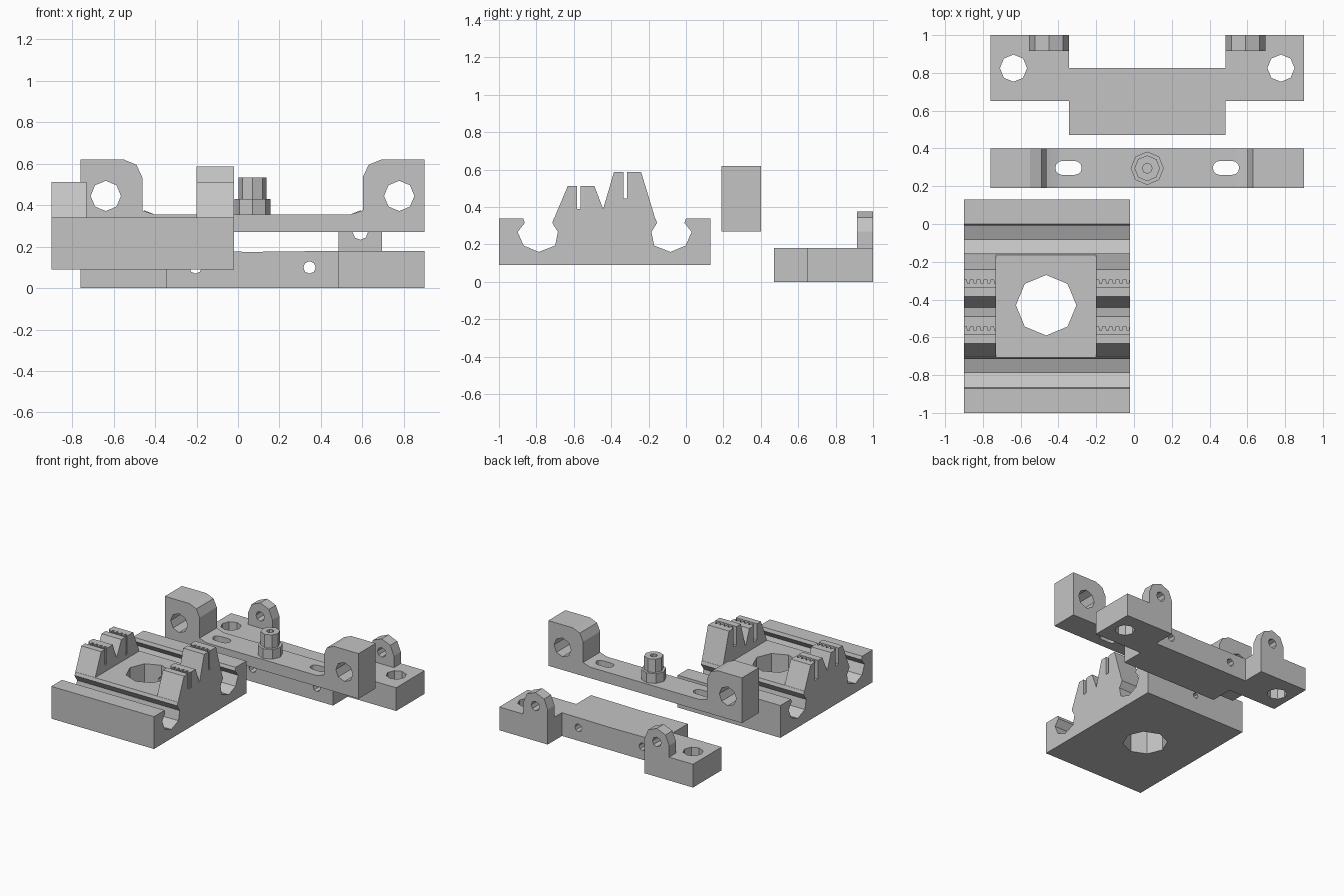
import bpy
import bmesh
import math
from mathutils import Vector

cube = bpy.data.objects.get("Cube")
if cube:
    bpy.data.objects.remove(cube, do_unlink=True)

grey = bpy.data.materials.new("plain grey")
grey.use_nodes = True
colour = (0.55, 0.55, 0.55, 1)
grey.diffuse_color = colour
grey.node_tree.nodes["Principled BSDF"].inputs["Base Color"].default_value = colour

MID = 0.07      # mirror line of both bars
CAR_Y = -0.435  # mirror line of the carriage


def prism(name, pts, axis, lo, hi):
    """Extrude a flat outline along one axis."""
    place = {"x": lambda p, t: (t, p[0], p[1]),
             "y": lambda p, t: (p[0], t, p[1]),
             "z": lambda p, t: (p[0], p[1], t)}[axis]
    bm = bmesh.new()
    face = bm.faces.new([bm.verts.new(place(p, lo)) for p in pts])
    grown = bmesh.ops.extrude_face_region(bm, geom=[face])["geom"]
    shift = Vector(place((0, 0), hi - lo))
    verts = [g for g in grown if isinstance(g, bmesh.types.BMVert)]
    bmesh.ops.translate(bm, vec=shift, verts=verts)
    bmesh.ops.recalc_face_normals(bm, faces=bm.faces)
    mesh = bpy.data.meshes.new(name)
    bm.to_mesh(mesh)
    bm.free()
    mesh.materials.append(grey)
    obj = bpy.data.objects.new(name, mesh)
    bpy.context.collection.objects.link(obj)
    return obj


def ring(cx, cy, r, n=8):
    return [(cx + r * math.cos(math.tau * i / n), cy + r * math.sin(math.tau * i / n))
            for i in range(n)]


def flip(pts, mid):
    return [(2 * mid - a, b) for a, b in reversed(pts)]


def cut(obj, cutters):
    """Subtract the cutters, bake the result and remove them."""
    for c in cutters:
        c.hide_render = True
        m = obj.modifiers.new("cut", "BOOLEAN")
        m.operation, m.solver, m.object = "DIFFERENCE", "EXACT", c
    bpy.context.view_layer.update()
    graph = bpy.context.evaluated_depsgraph_get()
    baked = bpy.data.meshes.new_from_object(obj.evaluated_get(graph))
    obj.modifiers.clear()
    obj.data = baked
    for c in cutters:
        bpy.data.objects.remove(c, do_unlink=True)


# Carriage base with two rod grooves
half = [(-1, 0.09), (-1, 0.34), (-0.87, 0.34), (-0.862, 0.315), (-0.9, 0.267),
        (-0.868, 0.194), (-0.787, 0.16), (-0.7, 0.194), (-0.685, 0.267),
        (-0.715, 0.315), (-0.707, 0.34)]
carriage = prism("carriage_base", half + flip(half, CAR_Y), "x", -0.9, -0.02)
cut(carriage, [prism("bore", ring(-0.465, -0.43, 0.16), "z", 0, 0.5),
               prism("screw_hole", ring(-0.465, 0.23, 0.022), "y", -0.3, 0.2)])


# Belt clamps: twin peaks, each with a toothed slot
def comb(x0, x1, y, bottom):
    pts = [(x0 - 0.02, y - 0.018)]
    pitch = 0.036
    x = x0 - 0.02
    wave = []
    while x < x1 + 0.02:
        wave += [(x, y), (x + pitch * 0.4, y), (x + pitch * 0.5, y + 0.022),
                 (x + pitch * 0.9, y + 0.022)]
        x += pitch
    pts += wave + [(wave[-1][0], y - 0.018)]
    return prism("belt_slot", pts[::-1], "z", bottom, 0.7)


for name, x0, x1, top in (("right_belt_clamp", -0.9, -0.73, 0.513),
                          ("left_belt_clamp", -0.2, -0.02, 0.588)):
    outline = [(-0.705, 0.34), (-0.632, 0.513), (-0.49, 0.513), (-0.443, 0.39),
               (-0.385, top), (-0.24, top), (-0.165, 0.34)]
    clamp = prism(name, outline, "x", x0, x1)
    cut(clamp, [comb(x0, x1, -0.565, 0.39), comb(x0, x1, -0.315, top - 0.143)])

# Clamp bar with raised end blocks
left = [(-0.76, 0.27), (-0.76, 0.62), (-0.55, 0.62), (-0.49, 0.595), (-0.462, 0.535),
        (-0.462, 0.375), (-0.44, 0.367), (-0.4, 0.355)]
bar = prism("clamp_bar", left + flip(left, MID), "y", 0.19, 0.4)
tools = []
for side in (-1, 1):
    tools.append(prism("rod_hole", ring(MID + side * 0.708, 0.445, 0.073), "y", 0.1, 0.5))
    slot = []
    for x, start in ((0.033, -90), (-0.033, 90)):
        for i in range(7):
            a = math.radians(start + 30 * i)
            slot.append((MID + side * 0.417 + x + 0.037 * math.cos(a),
                         0.297 + 0.037 * math.sin(a)))
    tools.append(prism("long_slot", slot, "z", 0.2, 0.45))
cut(bar, tools)

# Stepped knob on the bar
prism("knob_flange", ring(MID, 0.295, 0.088), "z", 0.355, 0.43)
knob = prism("knob_stem", ring(MID, 0.295, 0.068), "z", 0.43, 0.533)
cut(knob, [prism("knob_bore", ring(MID, 0.295, 0.026), "z", 0.45, 0.6)])

# Rear mount: offset centre section with two end feet
centre = [(-0.345, 0), (-0.345, 0.18), (MID, 0.175), (0.485, 0.18), (0.485, 0)]
mid = prism("mount_centre", centre, "y", 0.47, 0.825)
cut(mid, [prism("cross_hole", ring(MID + s * 0.275, 0.1, 0.03), "y", 0.4, 0.9)
          for s in (-1, 1)])
for side, label in ((-1, "right"), (1, "left")):
    ends = sorted((MID + side * 0.415, MID + side * 0.83))
    foot = prism(label + "_foot",
                 [(ends[0], 0.65), (ends[1], 0.65), (ends[1], 1), (ends[0], 1)],
                 "z", 0, 0.18)
    cut(foot, [prism("bolt_hole", ring(MID + side * 0.708, 0.825, 0.072), "z", -0.1, 0.3)])
    # Rounded ear with pivot hole
    cx = MID + side * 0.52
    dome = ring(cx, 0.27, 0.105)[:5]
    ear = prism(label + "_ear", dome + [(cx - 0.105, 0.18), (cx + 0.105, 0.18)],
                "y", 0.915, 1)
    cut(ear, [prism("pivot_hole", ring(cx, 0.27, 0.037), "y", 0.8, 1.1)])
